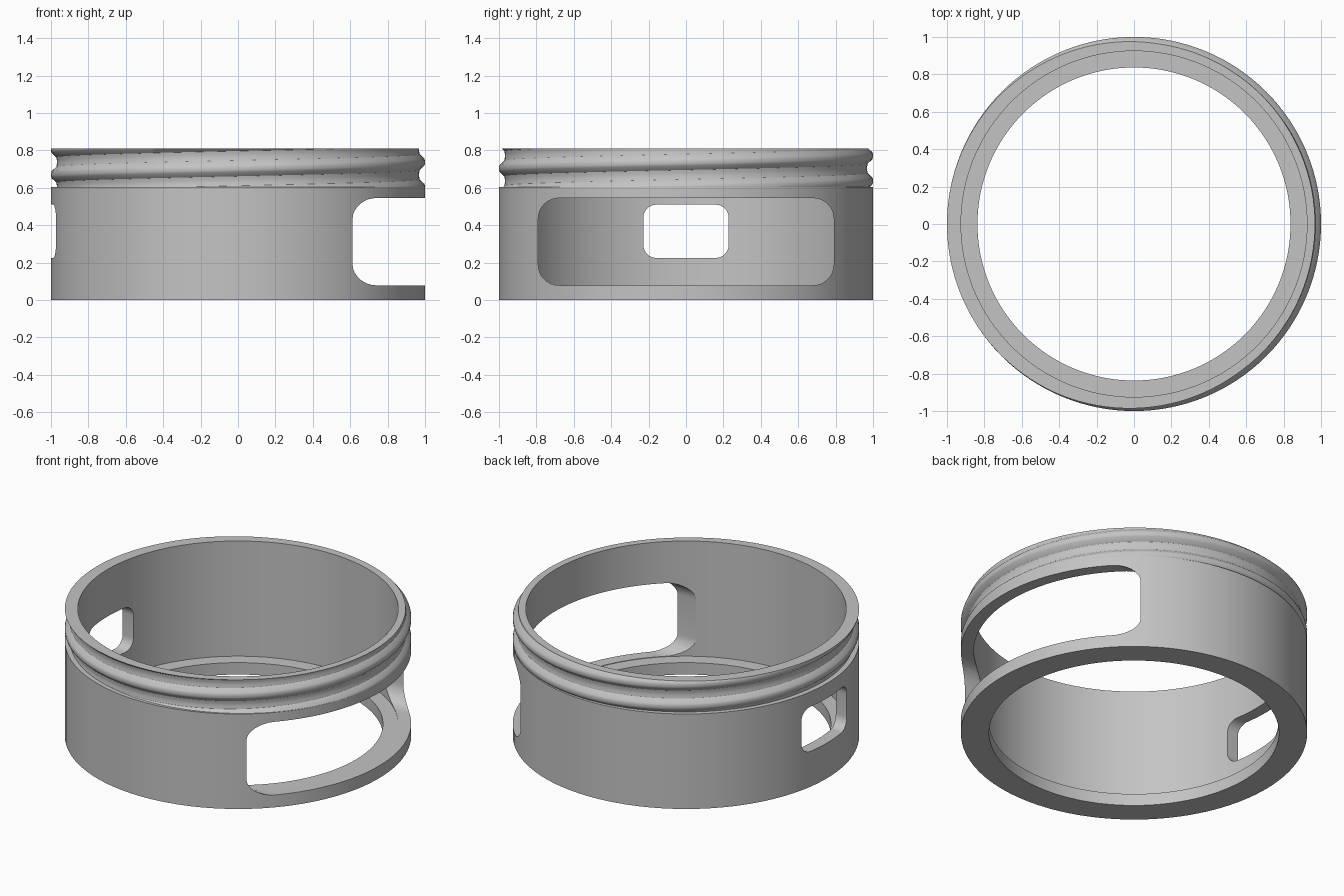
import bpy, bmesh, math
from math import cos, sin, tau

if "Cube" in bpy.data.objects:
    bpy.data.objects.remove(bpy.data.objects["Cube"])

SEGS = 128
R_IN, R_LIP = 0.925, 0.837
Z_LEDGE, Z_BODY, Z_TOP = 0.076, 0.605, 0.81

grey = bpy.data.materials.new("plain grey")
grey.use_nodes = True
COLOUR = (0.55, 0.55, 0.55, 1)
grey.diffuse_color = COLOUR
grey.node_tree.nodes["Principled BSDF"].inputs["Base Color"].default_value = COLOUR


def finish(name, bm):
    bmesh.ops.remove_doubles(bm, verts=bm.verts, dist=1e-5)
    bmesh.ops.recalc_face_normals(bm, faces=bm.faces)
    mesh = bpy.data.meshes.new(name)
    bm.to_mesh(mesh)
    bm.free()
    mesh.materials.append(grey)
    obj = bpy.data.objects.new(name, mesh)
    bpy.context.collection.objects.link(obj)
    return obj


def revolve(name, columns):
    """Skin a list of equally long point columns, welding the seam."""
    bm = bmesh.new()
    grid = [[bm.verts.new(p) for p in col] for col in columns]
    for a, b in zip(grid, grid[1:]):
        for i in range(len(a) - 1):
            bm.faces.new((a[i], b[i], b[i + 1], a[i + 1]))
    bmesh.ops.dissolve_degenerate(bm, dist=1e-5, edges=bm.edges)
    return finish(name, bm)


def around(t, r, z):
    return (r * cos(t), r * sin(t), z)


def window_cutter(name, half_w, z0, z1, radius, x0, x1):
    """Rounded rectangle in the YZ plane, extruded along x."""
    bm = bmesh.new()
    loop = []
    corners = [(1, z1, 0), (-1, z1, 1), (-1, z0, 2), (1, z0, 3)]
    for side, z, quarter in corners:
        cy = side * (half_w - radius)
        cz = z - radius if z == z1 else z + radius
        for k in range(9):
            a = (quarter + k / 8) * tau / 4
            loop.append(bm.verts.new((x0, cy + radius * cos(a), cz + radius * sin(a))))
    face = bm.faces.new(loop)
    out = bmesh.ops.extrude_face_region(bm, geom=[face])
    moved = [v for v in out["geom"] if isinstance(v, bmesh.types.BMVert)]
    bmesh.ops.translate(bm, verts=moved, vec=(x1 - x0, 0, 0))
    obj = finish(name, bm)
    obj.hide_render = True
    obj.hide_set(True)
    return obj


# Body: plain wall with an inward lip at the bottom
profile = [(R_LIP, 0), (1, 0), (1, Z_BODY), (R_IN, Z_BODY), (R_IN, Z_LEDGE),
           (R_LIP, Z_LEDGE), (R_LIP, 0)]
angles = [tau * i / SEGS for i in range(SEGS + 1)]
body = revolve("body_ring", [[around(t, r, z) for r, z in profile] for t in angles])

# Wide window on the left, small window on the right
cutters = [window_cutter("wide_window_cutter", 0.79, 0.079, 0.545, 0.11, 0.2, 1.3),
           window_cutter("small_window_cutter", 0.228, 0.225, 0.51, 0.07, -1.3, -0.5)]
for cutter in cutters:
    mod = body.modifiers.new(cutter.name, "BOOLEAN")
    mod.object = cutter
    mod.solver = "EXACT"

# Threaded collar: rows follow the helix and are clipped to the collar height
PITCH, ROOT, CREST = 0.135, 0.968, 1.0
KNOTS = [(0.0, 0), (0.12, 0), (0.25, 0.12), (0.42, 0.88), (0.5, 1),
         (0.62, 1), (0.7, 0.88), (0.87, 0.12)]
START = 0.67 - 0.56 * PITCH


def thread_radius(phase):
    phase %= 1
    pts = KNOTS + [(1.0, 0)]
    for (p, h), (q, k) in zip(pts, pts[1:]):
        if phase <= q:
            return ROOT + (CREST - ROOT) * (h + (k - h) * (phase - p) / (q - p))


columns = []
for t in angles:
    col = [around(t, R_IN, Z_BODY)]
    for turn in range(-3, 4):
        for p, _ in KNOTS:
            z = START + PITCH * (turn + p + t / tau - 0.5)
            z = min(max(z, Z_BODY), Z_TOP)
            phase = (z - START) / PITCH - t / tau + 0.5
            col.append(around(t, thread_radius(phase), z))
    col += [around(t, R_IN, Z_TOP), around(t, R_IN, Z_BODY)]
    columns.append(col)
collar = revolve("threaded_collar", columns)

# Smooth round walls, sharp rims
for obj in (body, collar):
    bpy.ops.object.select_all(action="DESELECT")
    obj.select_set(True)
    bpy.context.view_layer.objects.active = obj
    for mod in list(obj.modifiers):
        bpy.ops.object.modifier_apply(modifier=mod.name)
    bpy.ops.object.shade_smooth_by_angle(angle=math.radians(30))
for cutter in cutters:
    bpy.data.objects.remove(cutter)
